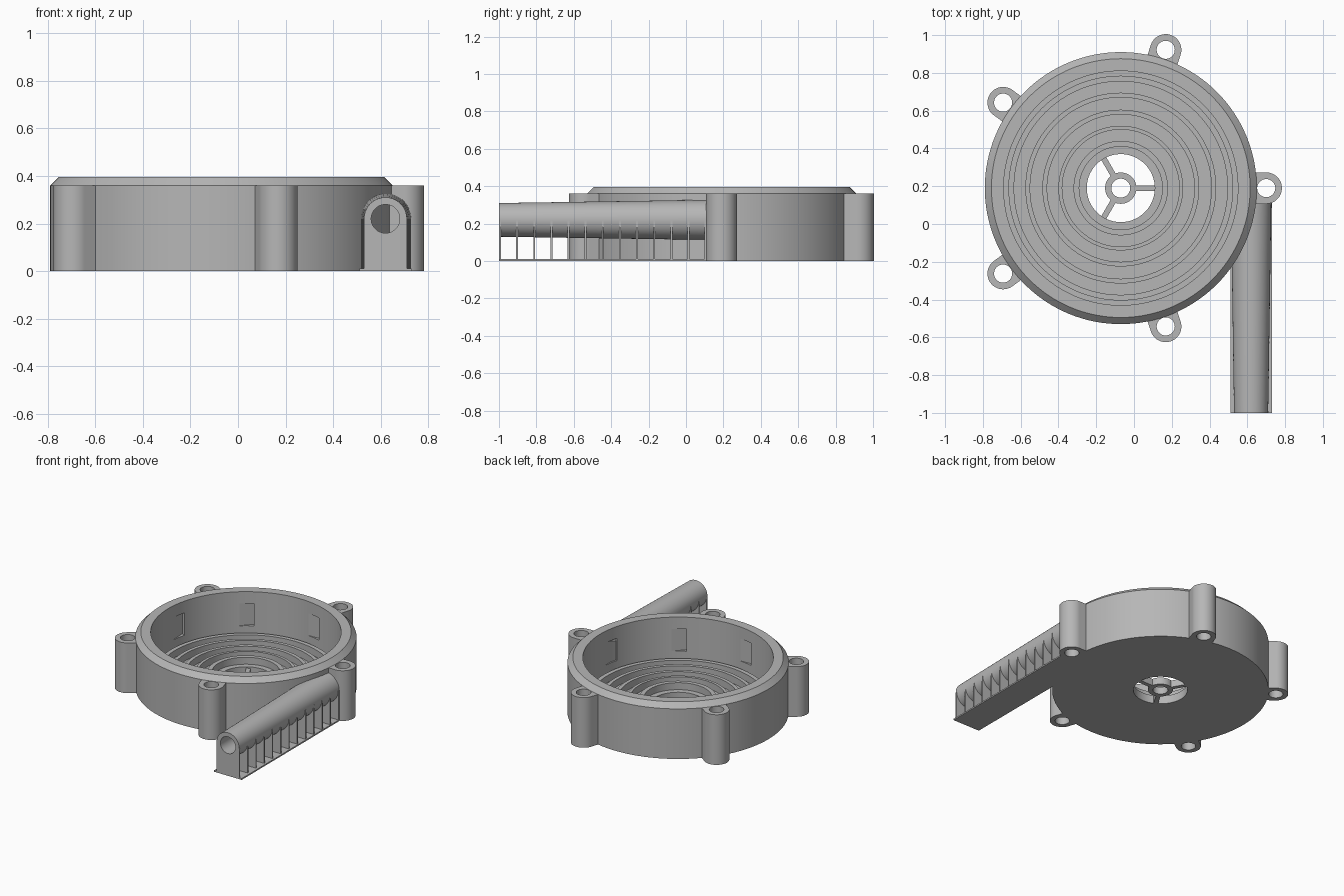
import bpy, bmesh, math
from math import cos, sin, radians, pi
from mathutils import Matrix, Vector

if "Cube" in bpy.data.objects:
    bpy.data.objects.remove(bpy.data.objects["Cube"])

grey = bpy.data.materials.new("plain grey")
grey.use_nodes = True
grey.diffuse_color = (0.47, 0.47, 0.47, 1)
grey.node_tree.nodes["Principled BSDF"].inputs["Base Color"].default_value = (0.47, 0.47, 0.47, 1)

CX, CY = -0.07, 0.19          # housing axis
PX, PZ = 0.62, 0.22           # outlet pipe axis
CHAMBER = 0.62                # inner radius of housing
HEIGHT = 0.36


def finish(name, bm, matrix=Matrix()):
    bmesh.ops.recalc_face_normals(bm, faces=bm.faces)
    bm.transform(matrix)
    mesh = bpy.data.meshes.new(name)
    bm.to_mesh(mesh)
    bm.free()
    mesh.materials.append(grey)
    ob = bpy.data.objects.new(name, mesh)
    bpy.context.collection.objects.link(ob)
    return ob


def select(ob):
    bpy.ops.object.select_all(action='DESELECT')
    ob.select_set(True)
    bpy.context.view_layer.objects.active = ob


def smooth(ob):
    select(ob)
    bpy.ops.object.shade_smooth_by_angle(angle=radians(30))


def lathe(name, profile, steps, matrix, closed=True):
    """Spin a (radius, height) profile about z."""
    bm = bmesh.new()
    verts = [bm.verts.new((r, 0, z)) for r, z in profile]
    pairs = list(zip(verts, verts[1:] + verts[:1]))
    edges = [bm.edges.new(p) for p in (pairs if closed else pairs[:-1])]
    bmesh.ops.spin(bm, geom=verts + edges, axis=(0, 0, 1), cent=(0, 0, 0),
                   angle=2 * pi, steps=steps, use_duplicate=False)
    bmesh.ops.remove_doubles(bm, verts=bm.verts, dist=1e-5)
    return finish(name, bm, matrix)


def add_prism(bm, outline, z0, z1):
    face = bm.faces.new([bm.verts.new((x, y, z0)) for x, y in outline])
    ext = bmesh.ops.extrude_face_region(bm, geom=[face], use_keep_orig=True)
    bmesh.ops.translate(bm, vec=(0, 0, z1 - z0),
                        verts=[g for g in ext["geom"] if isinstance(g, bmesh.types.BMVert)])


def arc(cx, cy, r, a0, a1, n):
    return [(cx + r * cos(radians(a0 + (a1 - a0) * i / n)),
             cy + r * sin(radians(a0 + (a1 - a0) * i / n))) for i in range(n + 1)]


def cut(ob, cutter):
    cutter.hide_render = True
    mod = ob.modifiers.new("cut", 'BOOLEAN')
    mod.operation, mod.solver, mod.object = 'DIFFERENCE', 'EXACT', cutter
    select(ob)
    bpy.ops.object.modifier_apply(modifier=mod.name)


def drop(ob):
    bpy.data.objects.remove(ob)


centre = Matrix.Translation((CX, CY, 0))

# Housing: outer wall, chamfered rim, floor with concentric ribs
FLOOR, RIB = 0.06, 0.11
profile = [(0.18, 0), (0.72, 0), (0.72, HEIGHT), (0.685, 0.395), (CHAMBER, 0.395), (CHAMBER, FLOOR)]
for outer, inner in ((0.595, 0.565), (0.505, 0.48), (0.415, 0.39), (0.33, 0.31), (0.25, 0.22)):
    profile += [(outer, FLOOR), (outer, RIB), (inner, RIB), (inner, FLOOR)]
profile.append((0.18, FLOOR))
housing = lathe("housing", profile, 128, centre)

# Shallow wedge pockets in the chamber wall
bm = bmesh.new()
for k in range(8):
    a = radians(30 + 45 * k)
    b = a + radians(9)
    add_prism(bm, [(r * cos(t), r * sin(t)) for r, t in
                   ((0.6, a), (0.645, a), (0.622, b), (0.6, b))], 0.15, 0.31)
pockets = finish("pocket_cutter", bm, centre)
cut(housing, pockets)
drop(pockets)
smooth(housing)

# Centre hub with three spokes
hub = lathe("hub_ring", [(0.05, 0), (0.083, 0), (0.083, 0.05), (0.05, 0.05)], 48, centre)
smooth(hub)
bm = bmesh.new()
for k in range(3):
    rot = Matrix.Rotation(2 * pi * k / 3, 2)
    add_prism(bm, [rot @ Vector(p) for p in
                   ((0.075, -0.015), (0.19, -0.015), (0.19, 0.015), (0.075, 0.015))], 0, 0.05)
finish("hub_spokes", bm, centre)

# Five drilled screw posts round the housing
REACH, POST = 0.77, 0.083
for k in range(5):
    turn = centre @ Matrix.Rotation(2 * pi * k / 5, 4, 'Z')
    bm = bmesh.new()
    add_prism(bm, [(0.66, -POST)] + arc(REACH, 0, POST, -90, 90, 32) + [(0.66, POST)], 0, HEIGHT)
    post = finish("screw_post_%d" % (k + 1), bm, turn)
    bm = bmesh.new()
    add_prism(bm, arc(REACH, 0, 0.048, 0, 348.75, 31), -0.1, 0.5)
    drill = finish("post_drill", bm, turn)
    cut(post, drill)
    drop(drill)
    smooth(post)

# Outlet pipe: tapered tube with a bore
FRONT, BACK = -1.0, 0.11


def pipe_radius(y):
    return 0.09 + 0.017 * (y - FRONT) / (BACK - FRONT)


along_y = Matrix.Translation((PX, 0, PZ)) @ Matrix.Rotation(-pi / 2, 4, 'X')
pipe = lathe("outlet_pipe", [(0, 0.05), (0.06, 0.05), (0.06, FRONT), (pipe_radius(FRONT), FRONT),
                             (pipe_radius(BACK), BACK), (0, BACK)], 64, along_y, closed=False)

# Thin support ribs cradling the pipe
upright = Matrix.Translation((PX, 0, 0)) @ Matrix.Rotation(pi / 2, 4, 'X')
bm = bmesh.new()
COUNT, THICK = 13, 0.01
for k in range(COUNT):
    y = FRONT + k * (BACK - THICK - FRONT) / (COUNT - 1)
    w = pipe_radius(y) + 0.001
    add_prism(bm, [(-w, 0), (w, 0), (w, PZ)] + arc(0, PZ, 0.08, 0, -180, 24) + [(-w, PZ)],
              -y, -y - THICK)
ribs = finish("pipe_support_ribs", bm, upright)

# Foot strip under the ribs
bm = bmesh.new()
add_prism(bm, [(0.51, FRONT), (0.73, FRONT), (0.73, BACK), (0.51, BACK)], 0, 0.01)
foot = finish("pipe_foot", bm)

# Keep the chamber clear of the outlet parts
bm = bmesh.new()
add_prism(bm, arc(0, 0, CHAMBER + 0.01, 0, 357.1875, 127), 0.02, 0.6)
chamber = finish("chamber_cutter", bm, centre)
for ob in (pipe, ribs):
    cut(ob, chamber)
drop(chamber)
smooth(pipe)
